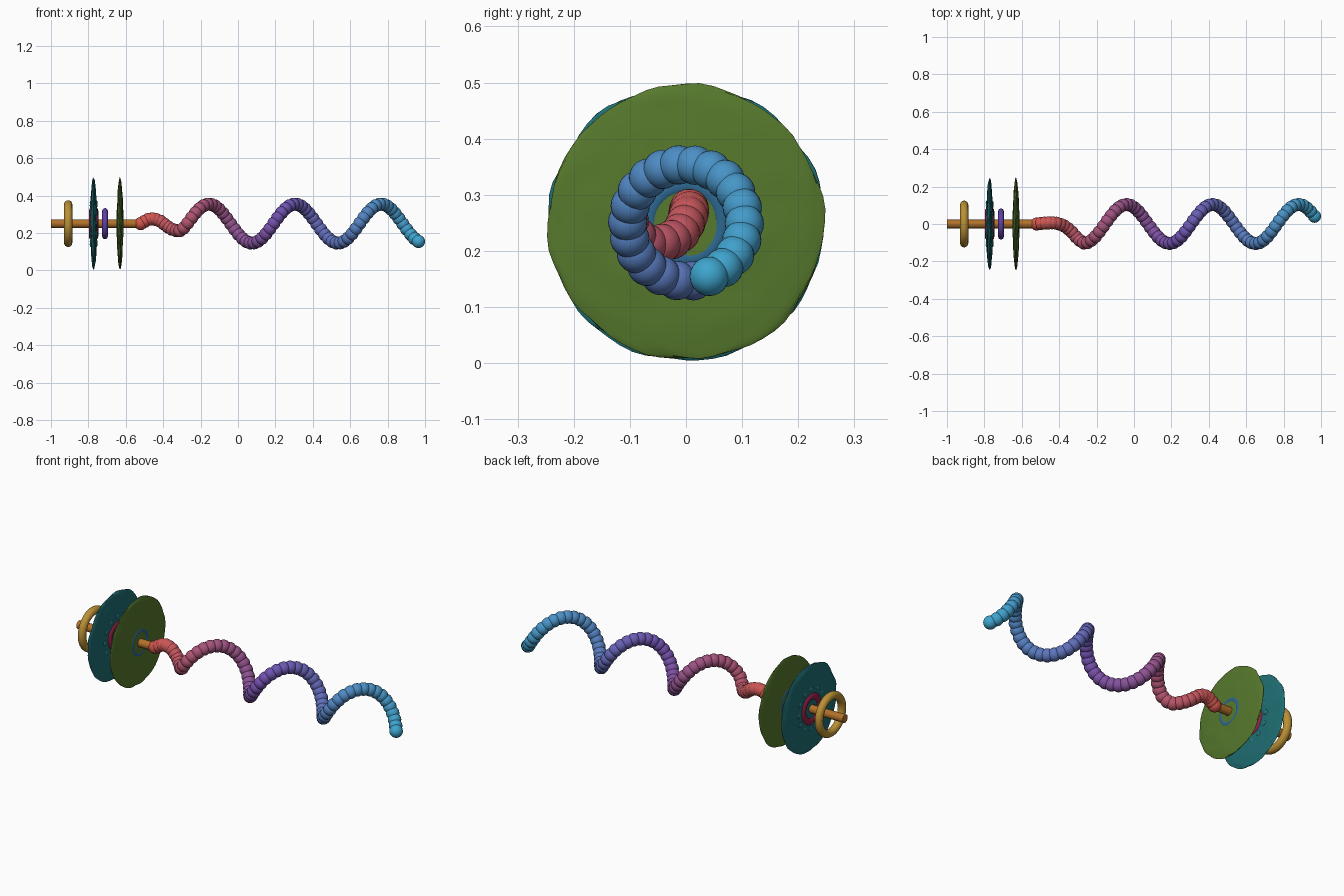
import bpy, math
from mathutils import Vector, noise

if "Cube" in bpy.data.objects:
    bpy.data.objects.remove(bpy.data.objects["Cube"])

AXIS_Z = 0.25
TURN_Y = (0, math.pi / 2, 0)


def paint(obj, name, rgb):
    # Colours are given as display values and converted to linear
    mat = bpy.data.materials.get(name) or bpy.data.materials.new(name)
    mat.diffuse_color = (*[c ** 2.2 for c in rgb], 1)
    mat.use_nodes = True
    mat.node_tree.nodes["Principled BSDF"].inputs["Base Color"].default_value = mat.diffuse_color
    obj.data.materials.clear()
    obj.data.materials.append(mat)


def finish(name, mat, rgb):
    obj = bpy.context.object
    obj.name = name
    bpy.ops.object.shade_smooth_by_angle()
    paint(obj, mat, rgb)
    return obj


def ring(name, x, major, minor, rgb):
    bpy.ops.mesh.primitive_torus_add(location=(x, 0, AXIS_Z), rotation=TURN_Y,
                                     major_radius=major, minor_radius=minor,
                                     major_segments=48, minor_segments=16)
    return finish(name, name, rgb)


def wavy_disc(name, x, half_thick, seed, rgb):
    bpy.ops.mesh.primitive_uv_sphere_add(segments=64, ring_count=32, radius=1,
                                         location=(x, 0, AXIS_Z), rotation=TURN_Y)
    obj = bpy.context.object
    for v in obj.data.vertices:
        n = noise.noise(v.co * 3.5 + Vector((seed, seed, seed)))
        r = 0.245 * (1 + 0.035 * n)
        v.co = Vector((v.co.x * r, v.co.y * r, v.co.z * half_thick * (1 + 0.15 * n)))
    return finish(name, name, rgb)


# Central rod
bpy.ops.mesh.primitive_cylinder_add(vertices=32, radius=0.023, depth=0.5,
                                    location=(-0.75, 0, AXIS_Z), rotation=TURN_Y)
finish("rod", "bronze", (0.69, 0.44, 0.18))

# Rings on the rod
ring("gold_handle_ring", -0.908, 0.103, 0.022, (0.72, 0.56, 0.22))
ring("crimson_ring", -0.772, 0.068, 0.025, (0.58, 0.15, 0.28))
ring("purple_ring", -0.711, 0.068, 0.015, (0.38, 0.26, 0.64))
ring("blue_ring", -0.631, 0.065, 0.019, (0.19, 0.40, 0.55))

# Two large wavy discs
wavy_disc("teal_disc", -0.772, 0.018, 5.3, (0.14, 0.43, 0.45))
wavy_disc("green_disc", -0.631, 0.017, 1.7, (0.34, 0.47, 0.19))

# Studs around the teal disc
for i in range(12):
    a = 2 * math.pi * i / 12
    bpy.ops.mesh.primitive_uv_sphere_add(
        segments=16, ring_count=8, radius=0.021,
        location=(-0.772, 0.112 * math.cos(a), AXIS_Z + 0.112 * math.sin(a)))
    finish(f"stud_{i}", "stud_teal", (0.16, 0.45, 0.47))

# Lead-in of the coil: x, y, z offset from the axis
LEAD = [(-0.52, 0, 0), (-0.47, 0.005, 0.025), (-0.42, 0.005, 0.015),
        (-0.37, -0.012, -0.02), (-0.33, -0.045, -0.037), (-0.30, -0.08, -0.032)]


def helix(x):
    t = 2 * math.pi * (x - 0.305) / 0.46
    return (x, 0.104 * math.sin(t), 0.104 * math.cos(t))


POINTS = [Vector(p) for p in LEAD + [helix(-0.26), helix(-0.22)]]


def coil_point(x):
    if x >= -0.26:
        return Vector(helix(x))
    i = max(k for k in range(len(POINTS)) if POINTS[k].x <= x + 1e-6)
    a, b = POINTS[i], POINTS[i + 1]
    before = POINTS[i - 1] if i else 2 * a - b
    after = POINTS[i + 2]
    t = (x - a.x) / (b.x - a.x)
    p = 0.5 * (2 * a + (b - before) * t + (2 * before - 5 * a + 4 * b - after) * t * t
               + (3 * a - before - 3 * b + after) * t ** 3)
    return Vector((x, p.y, p.z))


# Coiled tail of beads fading red to purple to blue
RED, PURPLE, BLUE = Vector((0.82, 0.34, 0.30)), Vector((0.44, 0.32, 0.68)), Vector((0.25, 0.64, 0.80))
COUNT = 72
for i in range(COUNT):
    f = i / (COUNT - 1)
    p = coil_point(-0.52 + 1.485 * f)
    rgb = RED.lerp(PURPLE, f * 2) if f < 0.5 else PURPLE.lerp(BLUE, f * 2 - 1)
    bpy.ops.mesh.primitive_uv_sphere_add(segments=24, ring_count=12, radius=0.035,
                                         location=(p.x, p.y, p.z + AXIS_Z))
    finish(f"tail_bead_{i}", f"tail_{i}", rgb)
